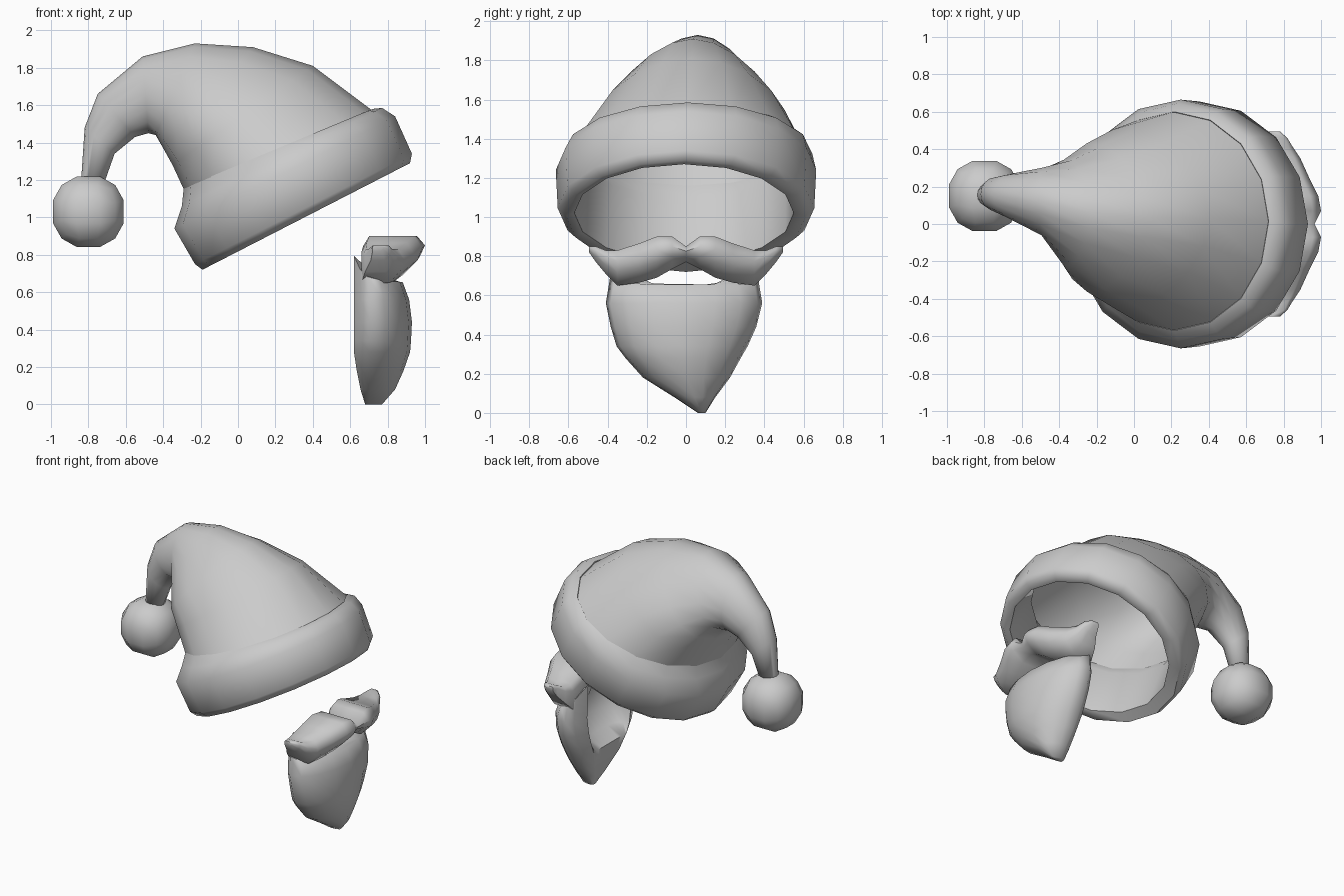
import bpy, bmesh
from math import sin, cos, pi, radians
from mathutils import Vector

if "Cube" in bpy.data.objects:
    bpy.data.objects.remove(bpy.data.objects["Cube"])

SEG = 16


def finish(name, bm, angle):
    bmesh.ops.recalc_face_normals(bm, faces=bm.faces[:])
    me = bpy.data.meshes.new(name)
    bm.to_mesh(me)
    bm.free()
    ob = bpy.data.objects.new(name, me)
    bpy.context.collection.objects.link(ob)
    bpy.ops.object.select_all(action='DESELECT')
    ob.select_set(True)
    bpy.context.view_layer.objects.active = ob
    bpy.ops.object.shade_smooth_by_angle(angle=angle)
    return ob


def loft(name, rings, caps=(False, False), wrap=False, angle=1.1):
    """Skin closed rings of points; optionally cap ends or join last to first."""
    bm = bmesh.new()
    vs = [[bm.verts.new(p) for p in r] for r in rings]
    n = len(vs[0])
    pairs = list(zip(vs, vs[1:])) + ([(vs[-1], vs[0])] if wrap else [])
    for a, b in pairs:
        for i in range(n):
            j = (i + 1) % n
            bm.faces.new((a[i], a[j], b[j], b[i]))
    for use, ring in zip(caps, (vs[0], vs[-1])):
        if use:
            bm.faces.new(ring)
    return finish(name, bm, angle)


def ellipse(ux, uz, lx, lz, yc, ry, egg=0.0):
    """Tilted ring through an upper and a lower outline point, narrower on top by egg."""
    c = Vector(((ux + lx) / 2, yc, (uz + lz) / 2))
    a = Vector(((ux - lx) / 2, 0, (uz - lz) / 2))
    ring = []
    for i in range(SEG):
        t = 2 * pi * i / SEG
        ring.append(c + a * cos(t) + Vector((0, ry * sin(t) * (1 - egg * cos(t)), 0)))
    return ring


# drooping cap body
loft("hat_body", [ellipse(*r) for r in [
    (0.72, 1.57, -0.29, 1.15, 0.015, 0.585),
    (0.40, 1.81, -0.35, 1.28, 0.03, 0.475, 0.2),
    (0.08, 1.91, -0.40, 1.37, 0.035, 0.385, 0.3),
    (-0.23, 1.93, -0.44, 1.44, 0.06, 0.28, 0.25),
    (-0.51, 1.86, -0.48, 1.45, 0.12, 0.18, 0.1),
    (-0.75, 1.66, -0.55, 1.43, 0.15, 0.12),
    (-0.82, 1.48, -0.66, 1.34, 0.16, 0.09),
    (-0.84, 1.18, -0.72, 1.17, 0.155, 0.06)]], caps=(False, True), angle=1.5)

# rolled brim
loft("hat_brim", [ellipse(*r) for r in [
    (0.72, 1.58, -0.29, 1.16, 0.015, 0.585),
    (0.77, 1.585, -0.30, 1.06, 0.01, 0.635),
    (0.84, 1.54, -0.34, 0.94, 0.0, 0.665),
    (0.93, 1.34, -0.23, 0.75, 0.0, 0.655),
    (0.92, 1.29, -0.19, 0.72, 0.0, 0.61),
    (0.87, 1.27, -0.12, 0.77, -0.01, 0.56),
    (0.71, 1.51, -0.24, 1.10, 0.01, 0.54)]], wrap=True)

# pompom: cube rounded into a ball
bm = bmesh.new()
bmesh.ops.create_cube(bm, size=2)
bmesh.ops.subdivide_edges(bm, edges=bm.edges[:], cuts=2, use_grid_fill=True)
for v in bm.verts:
    v.co = v.co.normalized() * 0.208 + Vector((-0.8, 0.15, 1.03))
finish("hat_pompom", bm, 1.5)


# beard: horizontal slices curling round to a hollow at the back
def beard_slice(z, y0, y1, back, front, hollow, lift=0.0):
    yc, w, n = (y0 + y1) / 2, (y1 - y0) / 2, 12
    mid, end = back + 0.3 * (front - back), radians(140)
    pts = []
    for i in range(n + 1):                      # outer skin
        th = end * (-1 + 2 * i / n)
        c = cos(th)
        x = mid + (front - mid) * c if c > 0 else mid - (mid - back) * c / cos(end)
        pts.append((x, yc + w * sin(th), z + lift * abs(th / end) ** 4))
    for i in range(1, n):                       # inner skin
        t = 1 - 2 * i / n
        pts.append((back + hollow * (front - back) * cos(t * pi / 2) ** 0.7,
                    yc + w * sin(end) * 0.97 * sin(t * pi / 2), z + lift * abs(t) ** 4))
    return pts


loft("beard", [beard_slice(*r) for r in [
    (0.655, -0.39, 0.37, 0.62, 0.88, 0.75, 0.14),
    (0.56, -0.41, 0.39, 0.62, 0.915, 0.7),
    (0.44, -0.385, 0.36, 0.62, 0.93, 0.6),
    (0.34, -0.355, 0.315, 0.62, 0.925, 0.35),
    (0.28, -0.31, 0.28, 0.62, 0.92, 0.0),
    (0.18, -0.22, 0.225, 0.635, 0.885, 0.0),
    (0.08, -0.06, 0.15, 0.655, 0.84, 0.0),
    (0.0, 0.06, 0.10, 0.68, 0.77, 0.0)]], caps=(True, True))


# moustache: one lobe swept sideways, mirrored
def lobe(y, xb, xf, zb, zt):
    shape = [(0, 0), (0.66, 0), (0.92, 0.38), (1, 0.7), (0.86, 1), (0.1, 1), (0, 0.75)]
    return [(xb + (xf - xb) * u, y, zb + (zt - zb) * v) for u, v in shape]


tache = loft("moustache", [lobe(*r) for r in [
    (0.0, 0.72, 0.965, 0.77, 0.85),
    (0.07, 0.69, 1.0, 0.735, 0.90),
    (0.15, 0.67, 0.985, 0.69, 0.90),
    (0.24, 0.66, 0.94, 0.665, 0.865),
    (0.35, 0.66, 0.89, 0.65, 0.83),
    (0.41, 0.68, 0.85, 0.71, 0.83),
    (0.46, 0.71, 0.82, 0.77, 0.85),
    (0.495, 0.72, 0.78, 0.82, 0.85)]], caps=(False, True))
m = tache.modifiers.new("mirror", 'MIRROR')
m.use_axis = (False, True, False)
m.use_clip = True
